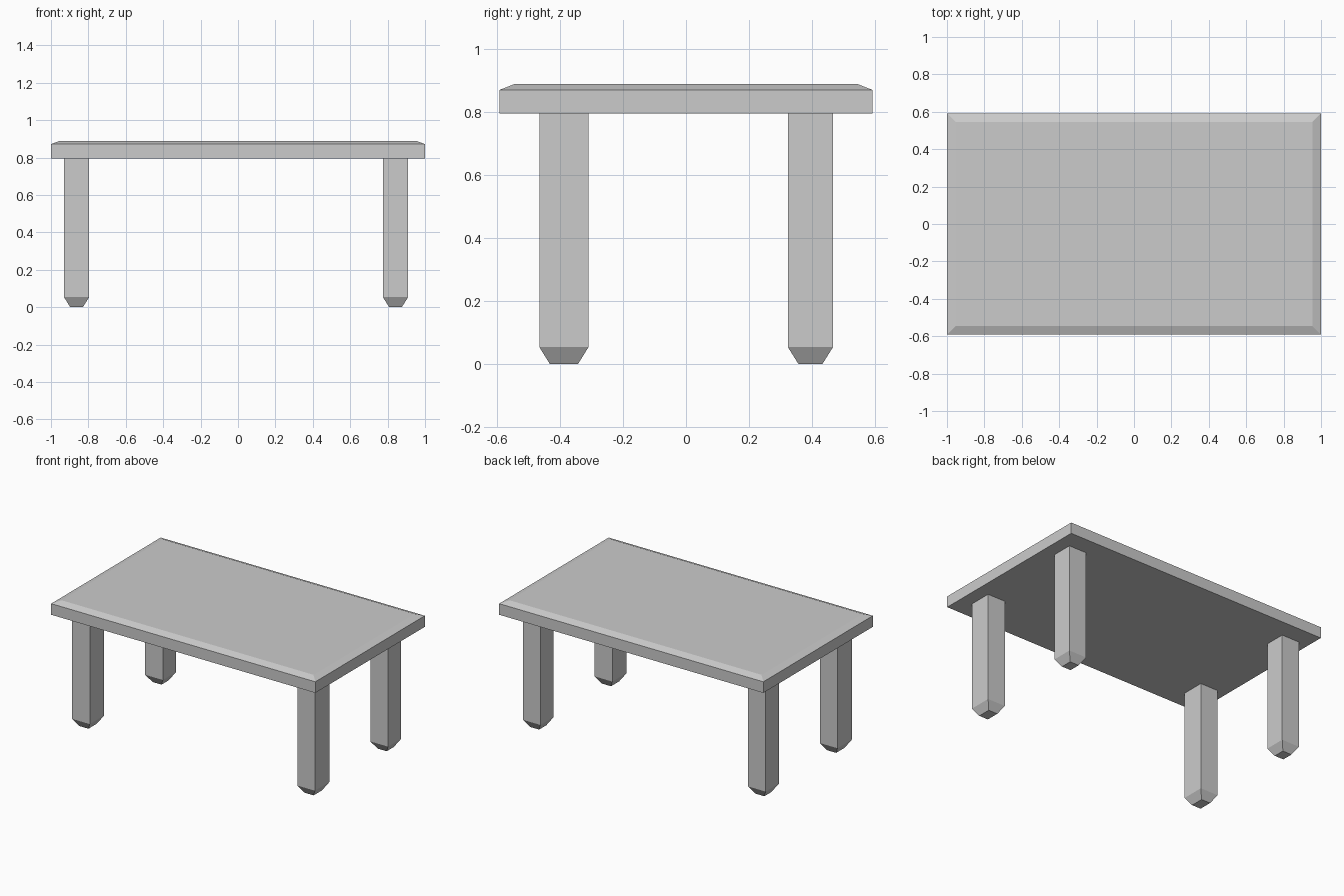
import bpy, bmesh

if "Cube" in bpy.data.objects:
    bpy.data.objects.remove(bpy.data.objects["Cube"])


def tapered_block(name, xs, ys, z0, z_break, z1, inset, taper_top):
    """Box over xs, ys with a bevelled rim at the top or at the foot."""
    def ring(bm, d, z):
        return [bm.verts.new(p) for p in (
            (xs[0] + d, ys[0] + d, z), (xs[1] - d, ys[0] + d, z),
            (xs[1] - d, ys[1] - d, z), (xs[0] + d, ys[1] - d, z))]

    bm = bmesh.new()
    insets = (0, 0, inset) if taper_top else (inset, 0, 0)
    rings = [ring(bm, d, z) for d, z in zip(insets, (z0, z_break, z1))]
    bm.faces.new(rings[0][::-1])
    bm.faces.new(rings[-1])
    for a, b in zip(rings, rings[1:]):
        for i in range(4):
            j = (i + 1) % 4
            bm.faces.new((a[i], a[j], b[j], b[i]))
    mesh = bpy.data.meshes.new(name)
    bm.to_mesh(mesh)
    bm.free()
    obj = bpy.data.objects.new(name, mesh)
    bpy.context.collection.objects.link(obj)
    return obj


# Table top with a shallow bevel around its upper rim
tapered_block("table_top", (-1, 1), (-0.592, 0.592), 0.795, 0.871, 0.889, 0.046, True)

# Four square legs with tapered feet; front legs are slightly deeper
leg_x = {"left": (-0.93, -0.796), "right": (0.775, 0.909)}
leg_y = {"front": (-0.466, -0.31), "back": (0.324, 0.467)}
for depth, ys in leg_y.items():
    for side, xs in leg_x.items():
        tapered_block(f"{depth}_{side}_leg", xs, ys, 0, 0.053, 0.795, 0.033, False)
